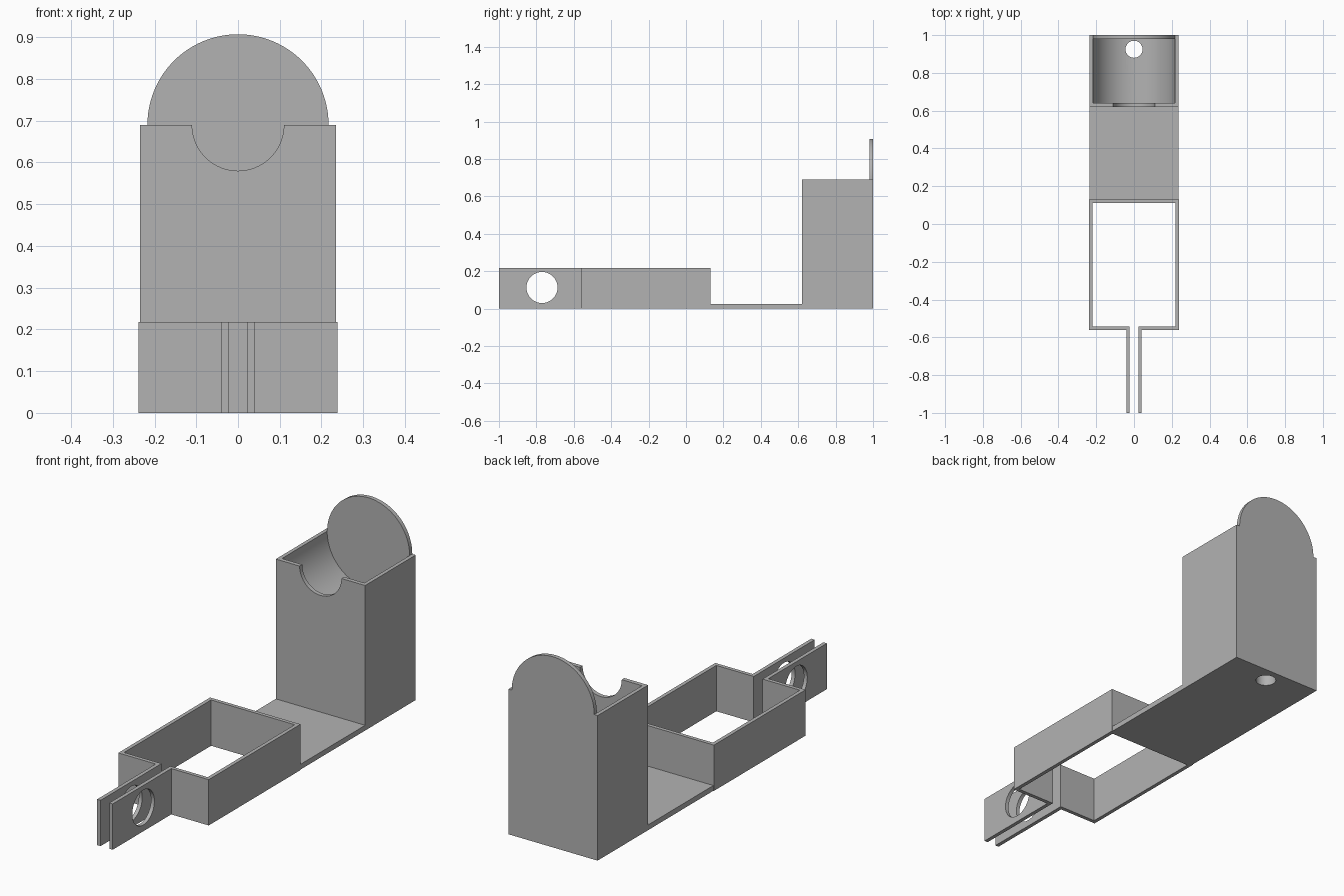
import bpy
import bmesh
from math import radians
from mathutils import Matrix, Vector

cube = bpy.data.objects.get("Cube")
if cube:
    bpy.data.objects.remove(cube, do_unlink=True)

grey = bpy.data.materials.new("plain grey")
grey.use_nodes = True
color = (0.45, 0.45, 0.45, 1)
grey.diffuse_color = color
grey.node_tree.nodes["Principled BSDF"].inputs["Base Color"].default_value = color


def make_object(name, bm):
    bmesh.ops.recalc_face_normals(bm, faces=bm.faces)
    mesh = bpy.data.meshes.new(name)
    bm.to_mesh(mesh)
    bm.free()
    mesh.materials.append(grey)
    obj = bpy.data.objects.new(name, mesh)
    bpy.context.collection.objects.link(obj)
    return obj


def box(name, low, high):
    low, high = Vector(low), Vector(high)
    bm = bmesh.new()
    bmesh.ops.create_cube(bm, size=1)
    bmesh.ops.scale(bm, vec=high - low, verts=bm.verts)
    bmesh.ops.translate(bm, vec=(low + high) / 2, verts=bm.verts)
    return make_object(name, bm)


def cylinder(name, center, radius, depth, axis):
    turn = {"X": Matrix.Rotation(radians(90), 4, "Y"),
            "Y": Matrix.Rotation(radians(90), 4, "X"),
            "Z": Matrix.Identity(4)}[axis]
    bm = bmesh.new()
    bmesh.ops.create_cone(bm, cap_ends=True, segments=96, radius1=radius,
                          radius2=radius, depth=depth,
                          matrix=Matrix.Translation(center) @ turn)
    return make_object(name, bm)


def prism(name, outline, height):
    bm = bmesh.new()
    face = bm.faces.new([bm.verts.new((x, y, 0)) for x, y in outline])
    solid = bmesh.ops.extrude_face_region(bm, geom=[face])
    verts = [v for v in solid["geom"] if isinstance(v, bmesh.types.BMVert)]
    bmesh.ops.translate(bm, vec=(0, 0, height), verts=verts)
    return make_object(name, bm)


def combine(obj, other, operation="DIFFERENCE"):
    other.hide_render = True
    mod = obj.modifiers.new(operation.title(), "BOOLEAN")
    mod.operation = operation
    mod.solver = "EXACT"
    mod.object = other
    bpy.context.view_layer.update()
    result = obj.evaluated_get(bpy.context.evaluated_depsgraph_get())
    mesh = bpy.data.meshes.new_from_object(result)
    obj.modifiers.clear()
    obj.data = mesh
    bpy.data.objects.remove(other, do_unlink=True)


WALL = 0.018
HALF = 0.235
TOP = 0.69
BORE = 0.217

# Tall block with a round cradle, front notch and drain hole
block = box("cradle_block", (-HALF, 0.62, 0), (HALF, 1, TOP))
combine(block, cylinder("back_disc", (0, 0.99, TOP), BORE, 0.02, "Y"), "UNION")
combine(block, cylinder("bore_cutter", (0, 0.81, TOP), BORE, 0.34, "Y"))
combine(block, cylinder("notch_cutter", (0, 0.66, TOP), 0.11, 0.16, "Y"))
combine(block, cylinder("drain_cutter", (0, 0.925, 0.3), 0.045, 0.8, "Z"))

# Thin floor joining the block and the clamp
box("floor_plate", (-HALF, 0.13, 0), (HALF, 0.62, 0.025))

# Open clamp frame with two ears, drawn as one mirrored wall outline
half_width, back, front, gap = 0.238, 0.13, -0.56, 0.023
right_half = [(half_width, back), (half_width, front), (gap + WALL, front),
              (gap + WALL, -1), (gap, -1), (gap, front + WALL),
              (half_width - WALL, front + WALL),
              (half_width - WALL, back - WALL)]
left_half = [(-x, y) for x, y in reversed(right_half)]
clamp = prism("clamp_frame", right_half + left_half, 0.218)
combine(clamp, cylinder("bolt_cutter", (0, -0.77, 0.113), 0.083, 0.2, "X"))

# Smooth round walls, sharp corners
for obj in (block, clamp):
    bpy.ops.object.select_all(action="DESELECT")
    obj.select_set(True)
    bpy.context.view_layer.objects.active = obj
    bpy.ops.object.shade_smooth_by_angle(angle=radians(30))
